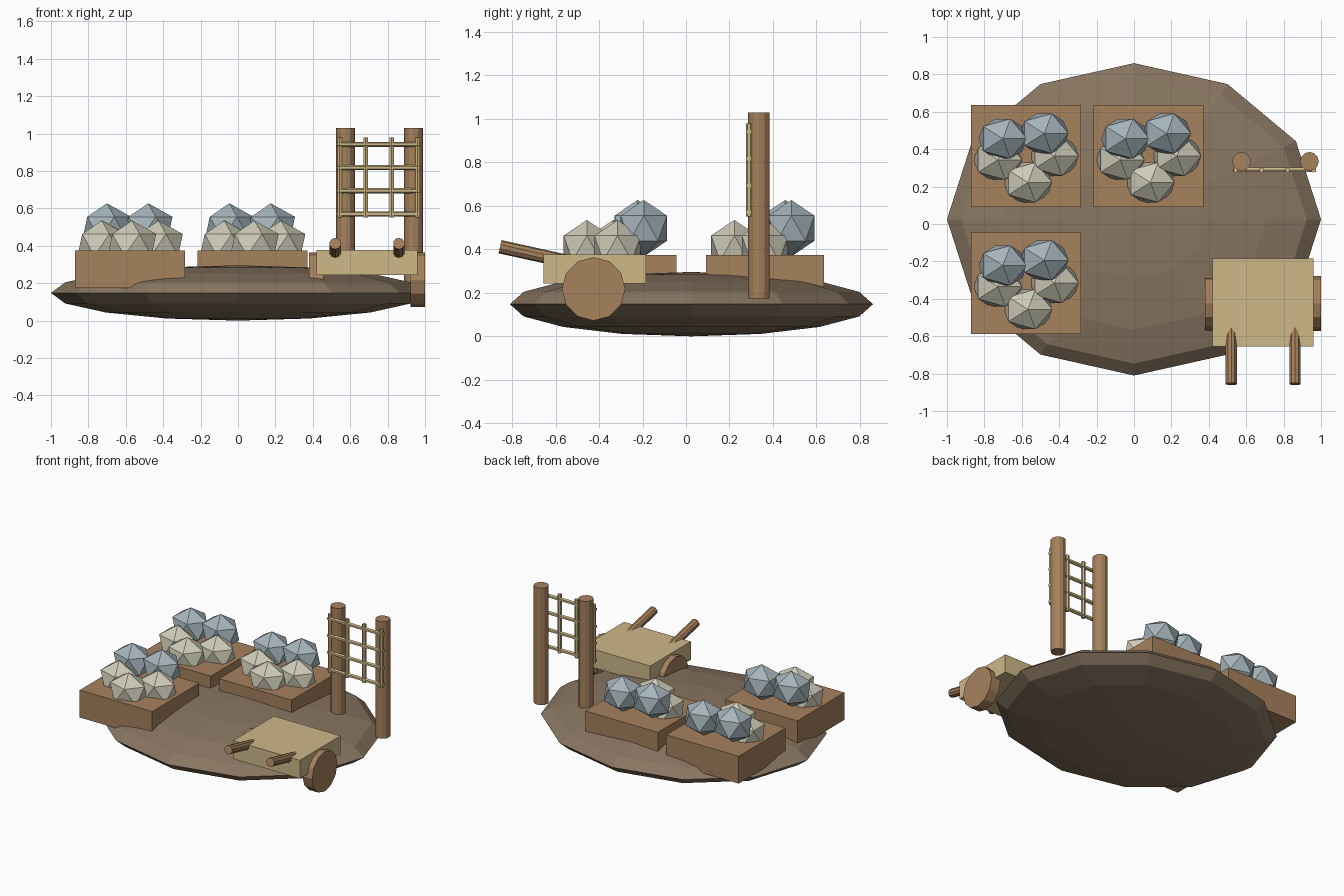
import bpy
from math import radians, pi
from mathutils import Vector

if "Cube" in bpy.data.objects:
    bpy.data.objects.remove(bpy.data.objects["Cube"])


def material(name, rgb):
    m = bpy.data.materials.new(name)
    m.diffuse_color = (*rgb, 1)
    m.use_nodes = True
    m.node_tree.nodes["Principled BSDF"].inputs["Base Color"].default_value = m.diffuse_color
    return m


EARTH = material("earth", (0.25, 0.18, 0.12))
WOOD = material("wood", (0.38, 0.22, 0.11))
PALE_WOOD = material("pale_wood", (0.62, 0.48, 0.25))
CREAM = material("cream_stone", (0.62, 0.60, 0.48))
BLUE = material("blue_stone", (0.38, 0.46, 0.50))


def finish(name, mat):
    ob = bpy.context.object
    ob.name = name
    ob.data.materials.append(mat)
    return ob


def box(name, center, size, mat):
    bpy.ops.mesh.primitive_cube_add(size=1, location=center)
    bpy.context.object.scale = size
    return finish(name, mat)


def rod(name, start, end, radius, sides, mat):
    a, b = Vector(start), Vector(end)
    bpy.ops.mesh.primitive_cylinder_add(
        vertices=sides, radius=radius, depth=(b - a).length, location=(a + b) / 2,
        rotation=(b - a).to_track_quat('Z', 'Y').to_euler())
    return finish(name, mat)


def rock(name, center, mat):
    bpy.ops.mesh.primitive_ico_sphere_add(subdivisions=1, radius=1, location=center)
    bpy.context.object.scale = (0.145, 0.125, 0.13)
    return finish(name, mat)


# Flattened mound of earth
bpy.ops.mesh.primitive_uv_sphere_add(segments=12, ring_count=8, radius=1,
                                     location=(0, 0.025, 0.148))
bpy.context.object.scale = (1, 0.835, 0.148)
finish("ground_mound", EARTH)

# Sorting trays, each with three cream and two blue stones
for x, y in ((-0.578, -0.315), (-0.578, 0.363), (0.077, 0.363)):
    box("tray", (x, y, 0.275), (0.587, 0.544, 0.2), WOOD)
    for dx, dy in ((-0.15, -0.02), (0.153, 0.0), (0.011, -0.141)):
        rock("cream_stone", (x + dx, y + dy, 0.405), CREAM)
    for dx, dy in ((-0.123, 0.093), (0.098, 0.121)):
        rock("blue_stone", (x + dx, y + dy, 0.497), BLUE)

# Handcart: body, two wheels, two raised handles
box("cart_body", (0.69, -0.42, 0.31), (0.54, 0.47, 0.134), PALE_WOOD)
for side in (-1, 1):
    cx = 0.69 + side * 0.2715
    bpy.ops.mesh.primitive_cylinder_add(vertices=12, radius=0.146, depth=0.077,
                                        location=(cx, -0.425, 0.218),
                                        rotation=(0, pi / 2, 0))
    finish("cart_wheel", WOOD)
    hx = 0.69 + side * 0.17
    rod("cart_handle", (hx, -0.855, 0.412), (hx, -0.445, 0.322), 0.031, 10, WOOD)

# Two posts carrying the sieve lattice
for x in (0.575, 0.938):
    rod("sieve_post", (x, 0.335, 0.174), (x, 0.335, 1.03), 0.05, 12, WOOD)
for i in range(4):
    z = 0.57 + i * 0.124
    rod("lattice_rail", (0.528, 0.289, z), (0.974, 0.289, z), 0.014, 6, PALE_WOOD)
    x = 0.543 + i * 0.139
    rod("lattice_bar", (x, 0.289, 0.55), (x, 0.289, 0.978), 0.014, 6, PALE_WOOD)
